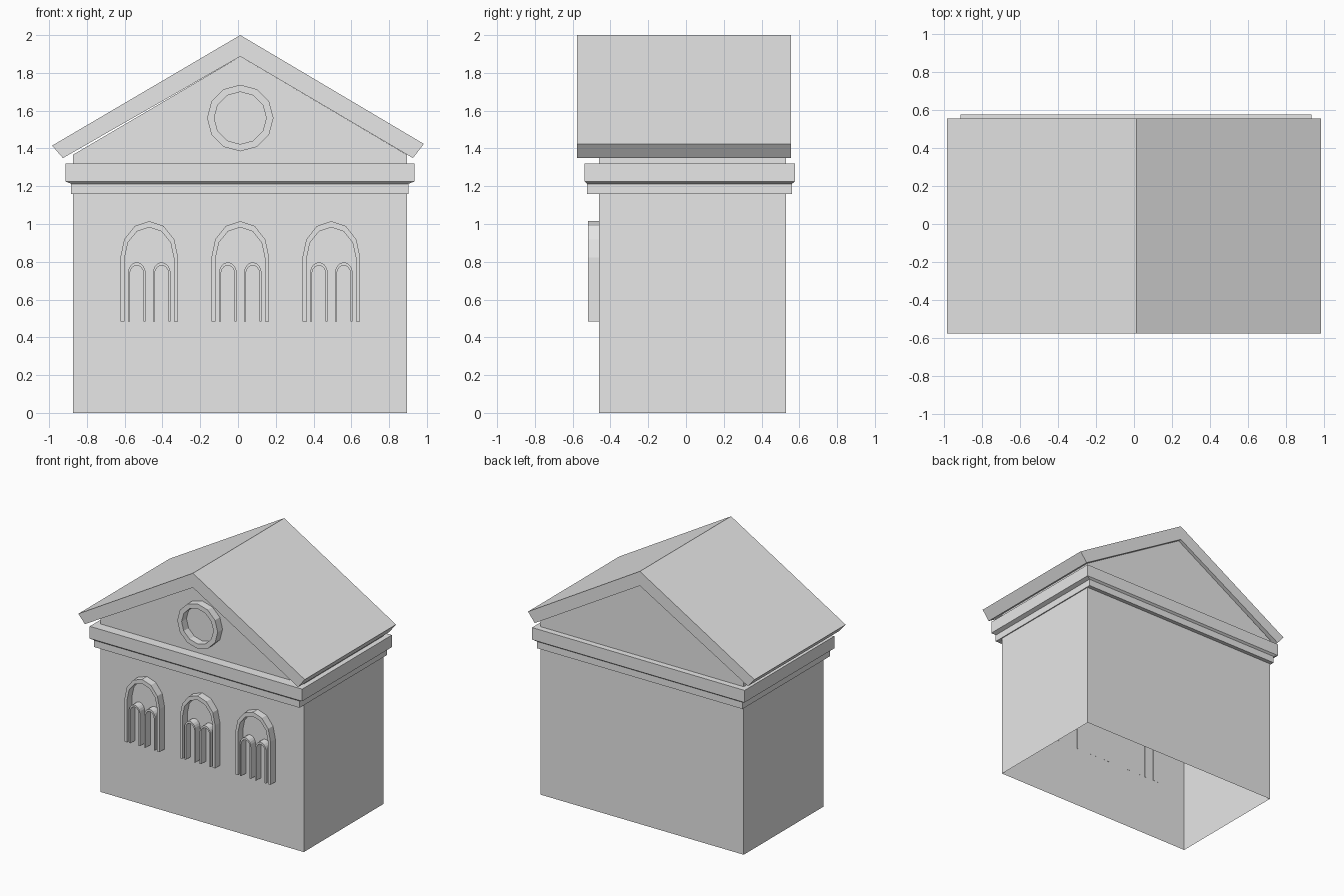
import bpy
import bmesh
from math import cos, sin, pi

cube = bpy.data.objects.get("Cube")
if cube:
    bpy.data.objects.remove(cube, do_unlink=True)

GREY = (0.8, 0.8, 0.8, 1)
stone = bpy.data.materials.new("pale_stone")
stone.use_nodes = True
stone.diffuse_color = GREY
stone.node_tree.nodes["Principled BSDF"].inputs["Base Color"].default_value = GREY

MID = 0.012                  # centre line of the facade
FRONT, BACK = -0.46, 0.53    # wall planes
RELIEF = -0.52               # front plane of raised trim


def finish(name, bm):
    bmesh.ops.recalc_face_normals(bm, faces=bm.faces)
    mesh = bpy.data.meshes.new(name)
    bm.to_mesh(mesh)
    bm.free()
    mesh.materials.append(stone)
    obj = bpy.data.objects.new(name, mesh)
    bpy.context.collection.objects.link(obj)
    return obj


def prism(name, profile, y0, y1, open_bottom=False):
    """Extrude an x-z outline along y."""
    bm = bmesh.new()
    face = bm.faces.new([bm.verts.new((x, y0, z)) for x, z in profile])
    made = bmesh.ops.extrude_face_region(bm, geom=[face], use_keep_orig=True)["geom"]
    for v in made:
        if isinstance(v, bmesh.types.BMVert):
            v.co.y = y1
    if open_bottom:
        floor = [f for f in bm.faces if all(v.co.z < 0.001 for v in f.verts)]
        bmesh.ops.delete(bm, geom=floor, context="FACES_ONLY")
    return finish(name, bm)


def band(name, outer, inner, closed=False):
    """Raised strip between two matching x-z paths."""
    bm = bmesh.new()
    rows = [[bm.verts.new((x, y, z)) for x, z in path]
            for path, y in ((outer, RELIEF), (inner, RELIEF),
                            (inner, FRONT + 0.002), (outer, FRONT + 0.002))]
    n = len(outer)
    for i in range(n if closed else n - 1):
        j = (i + 1) % n
        for a, b in zip(rows, rows[1:] + rows[:1]):
            bm.faces.new((a[i], a[j], b[j], b[i]))
    if not closed:
        for i in (0, n - 1):
            bm.faces.new([r[i] for r in rows])
    return finish(name, bm)


def arc(cx, cz, rx, rz, start, end, steps):
    angles = [start + (end - start) * i / steps for i in range(steps + 1)]
    return [(cx + rx * cos(a), cz + rz * sin(a)) for a in angles]


def arch_path(cx, base, spring, half, rise, steps):
    return ([(cx + half, base)] + arc(cx, spring, half, rise, 0, pi, steps)
            + [(cx - half, base)])


def loft(name, levels):
    """Stack rectangles (x0, x1, y0, y1, z) into a capped solid."""
    bm = bmesh.new()
    loops = [[bm.verts.new((x, y, z)) for x, y in
              ((x0, y0), (x1, y0), (x1, y1), (x0, y1))]
             for x0, x1, y0, y1, z in levels]
    for a, b in zip(loops, loops[1:]):
        for i in range(4):
            j = (i + 1) % 4
            bm.faces.new((a[i], a[j], b[j], b[i]))
    bm.faces.new(loops[0])
    bm.faces.new(loops[-1])
    return finish(name, bm)


# Hollow body with gable ends
L, R = -0.873, 0.894
prism("gabled_walls", [(L, 0), (R, 0), (R, 1.367), (MID, 1.887), (L, 1.367)],
      FRONT, BACK, open_bottom=True)

# Stepped cornice around the walls
lower = (-0.884, 0.902, -0.524, 0.561)
upper = (-0.913, 0.934, -0.537, 0.577)
loft("cornice", [(*lower, 1.16), (*lower, 1.213), (*upper, 1.225), (*upper, 1.32)])

# Overhanging roof slabs
prism("roof", [(-0.984, 1.415), (-0.927, 1.349), (MID, 1.887),
               (0.926, 1.349), (0.984, 1.424), (MID, 2.0)], -0.577, 0.556)

# Round window ring in the pediment
outer, inner = (arc(MID, 1.561, r, r, 0, 2 * pi, 12)[:-1] for r in (0.176, 0.138))
band("round_window_ring", outer, inner, closed=True)

# Three arched windows, each with a pair of small arches
BASE = 0.485
for side, offset in (("right", -0.482), ("centre", 0), ("left", 0.482)):
    cx = MID + offset
    band(side + "_window_arch",
         arch_path(cx, BASE, 0.822, 0.153, 0.193, 6),
         arch_path(cx, BASE, 0.822, 0.13, 0.16, 6))
    for part, shift in (("right", -0.066), ("left", 0.066)):
        band(f"{side}_window_{part}_light",
             arch_path(cx + shift, BASE, 0.737, 0.047, 0.06, 10),
             arch_path(cx + shift, BASE, 0.737, 0.036, 0.043, 10))
